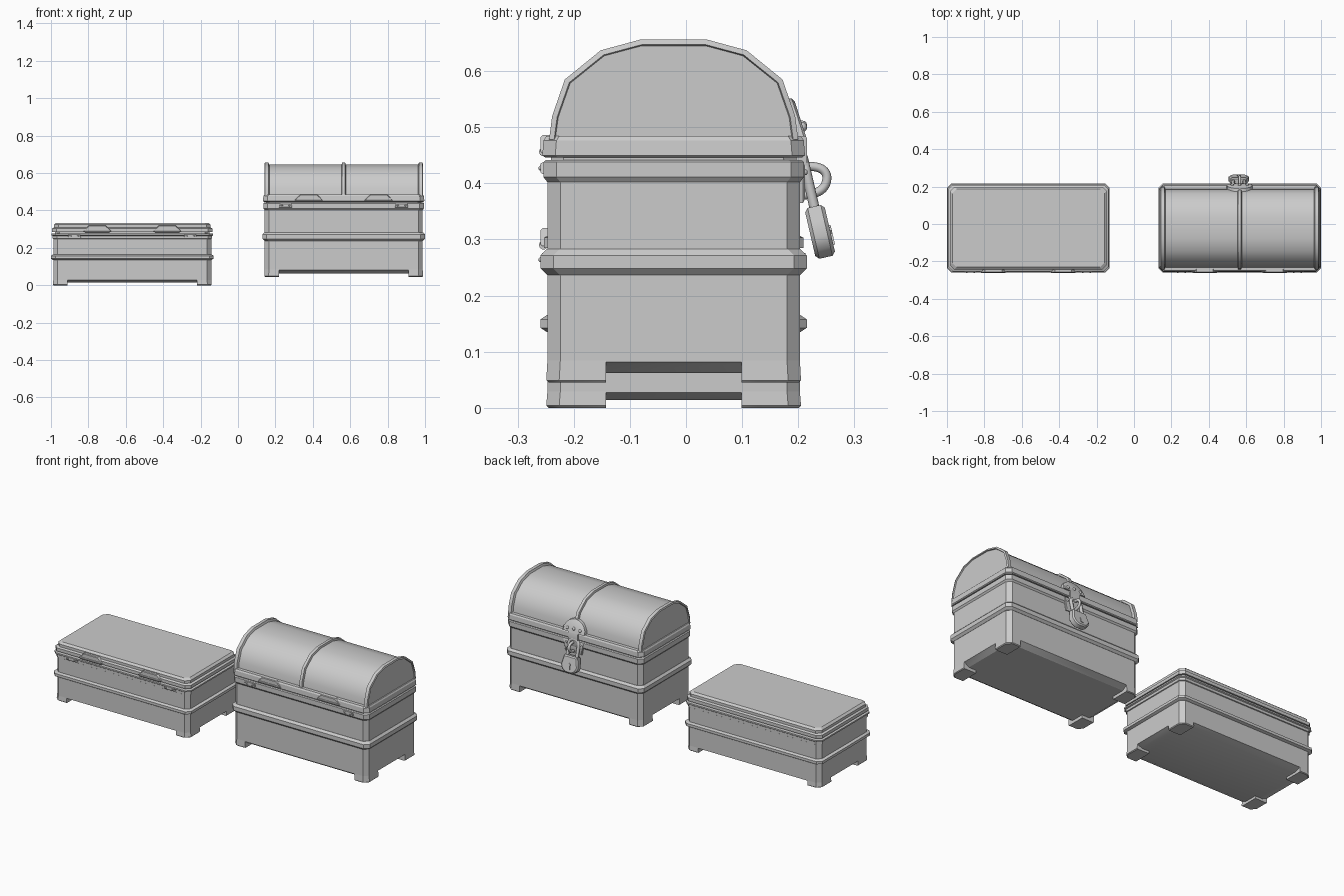
import bpy, bmesh, math
from mathutils import Vector

if "Cube" in bpy.data.objects:
    bpy.data.objects.remove(bpy.data.objects["Cube"])

CY, HX, HY, CH = -0.022, 0.4225, 0.225, 0.023   # chest centre y, half sizes, corner chamfer


def make(name, bm, angle=35):
    bmesh.ops.recalc_face_normals(bm, faces=bm.faces)
    me = bpy.data.meshes.new(name)
    bm.to_mesh(me)
    bm.free()
    ob = bpy.data.objects.new(name, me)
    bpy.context.collection.objects.link(ob)
    bpy.ops.object.select_all(action='DESELECT')
    ob.select_set(True)
    bpy.context.view_layer.objects.active = ob
    bpy.ops.object.shade_smooth_by_angle(angle=math.radians(angle))
    return ob


def loft(name, rings, angle=35):
    """Skin a stack of closed rings and cap both ends."""
    bm = bmesh.new()
    vs = [[bm.verts.new(p) for p in r] for r in rings]
    n = len(vs[0])
    for a, b in zip(vs, vs[1:]):
        for i in range(n):
            j = (i + 1) % n
            bm.faces.new((a[i], a[j], b[j], b[i]))
    bm.faces.new(vs[0])
    bm.faces.new(vs[-1])
    return make(name, bm, angle)


def octagon(cx, z, out):
    """Chamfered rectangle around a chest, pushed out by an offset."""
    a, b, c = HX + out, HY + out, CH
    pts = [(a, b - c), (a - c, b), (c - a, b), (-a, b - c),
           (-a, c - b), (c - a, -b), (a - c, -b), (a, c - b)]
    return [(cx + x, CY + y, z) for x, y in pts]


def stack(name, cx, profile):
    return loft(name, [octagon(cx, z, o) for z, o in profile], 25)


def feet(name, cx, z0, z1):
    """Four corner feet with a chamfered outer corner."""
    lx, ly = 0.076, 0.104
    for sx in (-1, 1):
        for sy in (-1, 1):
            rings = []
            for z, o in ((z0, -0.002), (z0 + 0.004, 0.002), (z1, 0)):
                a, b = HX + o, HY + o
                pts = [(a, HY - ly), (a, b - CH), (a - CH, b), (HX - lx, b), (HX - lx, HY - ly)]
                rings.append([(cx + sx * x, CY + sy * y, z) for x, y in pts])
            loft(name, rings)


def plate(name, cx, z0, z1, w0, w1, y, t, sign):
    """Trapezoid plate lying on the front (-1) or back (+1)."""
    out = [(-w0, z0), (w0, z0), (w1, z1), (-w1, z1)]
    rings = [[(cx + x, yy, z) for x, z in out] for yy in (y - sign * 0.01, y + sign * t * 0.6)]
    zm = (z0 + z1) / 2
    rings.append([(cx + x * 0.95, y + sign * t, zm + (z - zm) * 0.8) for x, z in out])
    return loft(name, rings)


def barrel(name, cx, y, z, r, length):
    ring = [(r * math.cos(k * math.tau / 10), r * math.sin(k * math.tau / 10)) for k in range(10)]
    return loft(name, [[(cx + s * length / 2, y + a, z + b) for a, b in ring] for s in (-1, 1)])


def rivet(name, x, y, z, r=0.009):
    bm = bmesh.new()
    bmesh.ops.create_uvsphere(bm, u_segments=10, v_segments=6, radius=r)
    make(name, bm, 60).location = (x, y, z)


def tube(name, pts, r):
    """Round bar swept along a smooth path."""
    cu = bpy.data.curves.new(name, 'CURVE')
    cu.dimensions, cu.bevel_depth, cu.bevel_resolution = '3D', r, 2
    cu.use_fill_caps = True
    sp = cu.splines.new('NURBS')
    sp.points.add(len(pts) - 1)
    for p, q in zip(sp.points, pts):
        p.co = (*q, 1)
    sp.use_endpoint_u, sp.order_u, sp.resolution_u = True, 3, 5
    ob = bpy.data.objects.new(name, cu)
    bpy.context.collection.objects.link(ob)
    return ob


def band(name, cx, z, h):
    stack(name, cx, [(z - h, -0.005), (z - h, 0.001), (z - h * 0.5, 0.0125),
                     (z + h * 0.5, 0.0125), (z + h, 0.001), (z + h, -0.005)])


# ---- flat chest (left)
LX = -0.565
stack("flat_chest_body", LX, [(0.014, -0.03), (0.027, 0), (0.275, 0)])
feet("flat_chest_foot", LX, 0, 0.029)
band("flat_chest_band", LX, 0.15, 0.015)
stack("flat_chest_rim", LX, [(0.245, -0.004), (0.25, 0.004), (0.264, 0.004),
                             (0.268, 0.010), (0.276, 0.010), (0.276, -0.01), (0.29, -0.01)])
stack("flat_chest_lid", LX, [(0.285, -0.01), (0.285, 0.006), (0.303, 0.006), (0.309, -0.004),
                             (0.324, -0.004), (0.334, -0.016), (0.334, -0.022)])

# ---- domed chest (right)
RX = 0.565
stack("domed_chest_body", RX, [(0.062, -0.03), (0.082, 0), (0.442, 0)])
feet("domed_chest_foot", RX, 0.045, 0.084)
band("domed_chest_band", RX, 0.26, 0.023)
stack("domed_chest_rim", RX, [(0.402, -0.004), (0.402, 0), (0.411, 0.007), (0.438, 0.007),
                              (0.442, 0.002), (0.442, -0.006), (0.447, -0.006)])
stack("domed_lid_rim", RX, [(0.446, -0.006), (0.446, 0.004), (0.45, 0.009), (0.476, 0.007),
                            (0.484, 0.002), (0.485, -0.006)])

HALF = [(0.222, 0.478), (0.2165, 0.52), (0.194, 0.585), (0.13, 0.637), (0.06, 0.656)]


def arch(x, d):
    """Lid cross-section inset by d."""
    pts = HALF + [(-y, z) for y, z in reversed(HALF)]
    return [(RX + x, CY + y * (1 - d / 0.222), 0.478 + (z - 0.478) * (1 - d / 0.178)) for y, z in pts]


ends = [(-HX + 0.004, 0.02), (-HX + 0.004, 0.011), (-HX - 0.002, 0.009), (-HX + 0.001, 0),
        (-HX + 0.02, 0), (-HX + 0.025, 0.011)]
loft("domed_lid", [arch(x, d) for x, d in ends + [(-x, d) for x, d in reversed(ends)]])
loft("domed_lid_rib", [arch(x, d) for x, d in
                       ((-0.012, 0.013), (-0.008, 0.001), (0.008, 0.001), (0.012, 0.013))])

# ---- hinges along the front of both chests
FY = CY - HY
for cx, zl, zr in ((LX, 0.296, 0.262), (RX, 0.462, 0.425)):
    for s in (-1, 1):
        plate("lid_hinge_plate", cx + s * 0.187, zl - 0.008, zl + 0.024, 0.075, 0.045, FY - 0.004, 0.008, -1)
        barrel("hinge_barrel", cx + s * 0.187, FY - 0.007, zl - 0.006, 0.008, 0.13)
        plate("rim_hinge_plate", cx + s * 0.31, zr - 0.008, zr + 0.012, 0.035, 0.03, FY - 0.006, 0.006, -1)
        for k in (-1, 1):
            rivet("hinge_rivet", cx + s * 0.31 + k * 0.02, FY - 0.011, zr + 0.002, 0.005)

# ---- hasp on the back of the domed chest
disc = [(0.07 * math.cos(k * math.pi / 10), 0.068 * math.sin(k * math.pi / 10)) for k in range(11)]
loft("hasp_round_plate", [[(RX + x * f, y - 0.32 * z * f, 0.483 + z * f) for x, z in disc]
                          for y, f in ((0.185, 1), (0.21, 1), (0.214, 0.93))])
plate("hasp_strap", RX, 0.405, 0.487, 0.032, 0.032, 0.207, 0.009, 1)
plate("staple_plate", RX, 0.365, 0.438, 0.052, 0.065, 0.203, 0.009, 1)
for s in (-1, 1):
    rivet("hasp_rivet", RX + s * 0.04, 0.207, 0.50)
    rivet("staple_rivet", RX + s * 0.045, 0.211, 0.42, 0.006)
rivet("hasp_top_rivet", RX, 0.207, 0.503)
tube("staple", [(RX, 0.2, 0.43), (RX, 0.23, 0.432), (RX, 0.252, 0.42), (RX, 0.25, 0.395),
                (RX, 0.23, 0.38), (RX, 0.2, 0.378)], 0.008)

# ---- padlock, hanging slightly away from the chest
TILT, POS = math.radians(13), Vector((RX - 0.005, 0.239, 0.313))
outline = [(0.042, 0.047), (0.048, 0.02), (0.054, -0.008), (0.045, -0.03), (0.022, -0.046)]
outline += [(-x, z) for x, z in reversed(outline)]
parts = [loft("padlock_body", [[(x * f, y, z * f) for x, z in outline] for y, f in
                               ((-0.018, 0.86), (-0.012, 1), (0.012, 1), (0.018, 0.86))])]
parts.append(tube("padlock_shackle", [(-0.03, 0, 0.035), (-0.03, 0, 0.08), (-0.032, 0, 0.125), (0, 0, 0.14),
                                      (0.032, 0, 0.125), (0.03, 0, 0.08), (0.03, 0, 0.035)], 0.009))
key = [(0.009 * math.sin(a), 0.009 * math.cos(a)) for a in [math.radians(d) for d in range(-140, 141, 40)]]
key += [(0.01, -0.027), (-0.01, -0.027)]
parts.append(loft("keyhole_plate", [[(x, y, z) for x, z in key] for y in (0.015, 0.021)]))
for ob in parts:
    ob.location, ob.rotation_euler = POS, (TILT, 0, 0)
